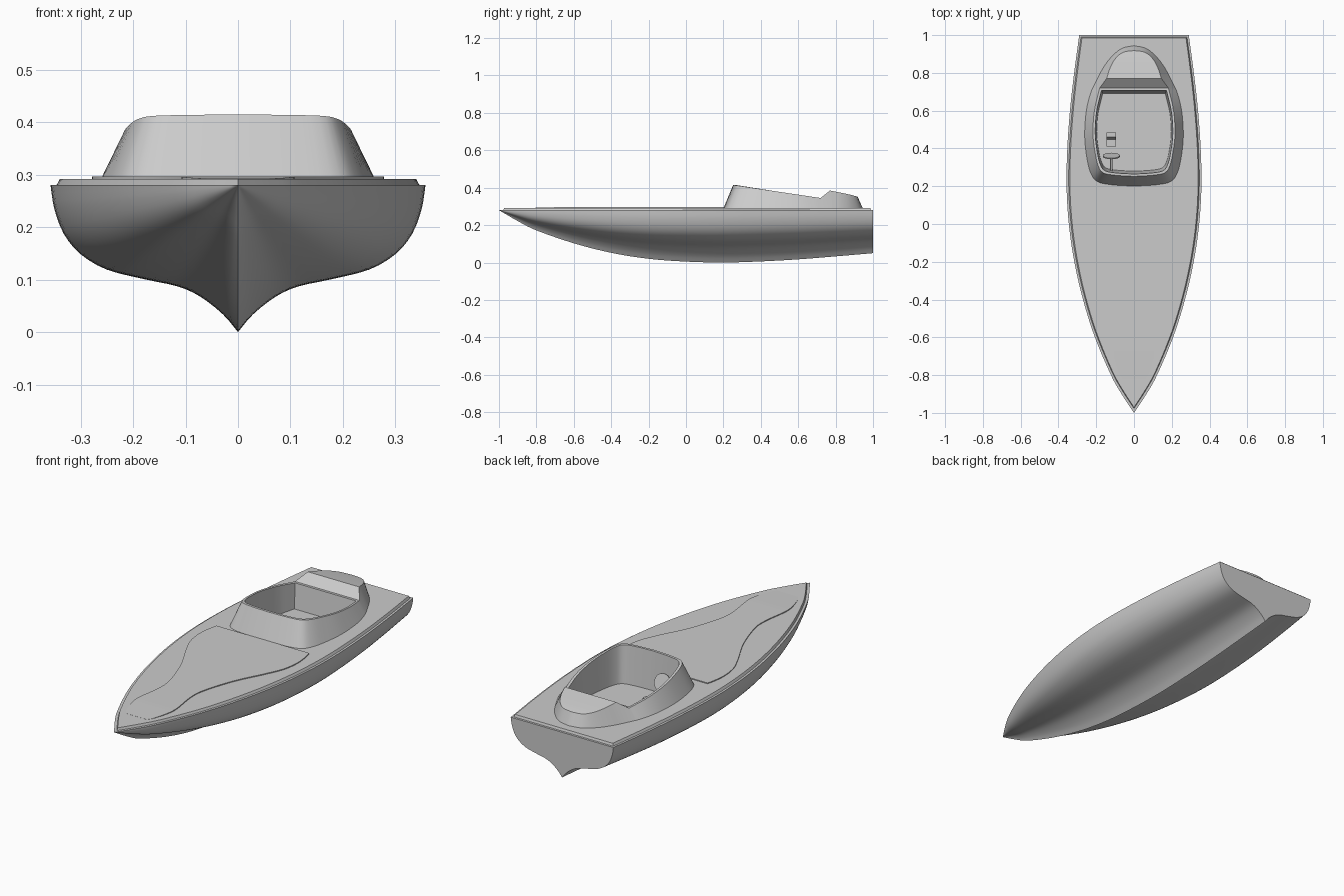
import bpy, bmesh, math
from mathutils import Vector

if "Cube" in bpy.data.objects:
    bpy.data.objects.remove(bpy.data.objects["Cube"])


def spline(pts, n):
    """Catmull-Rom curve through pts, n steps per span."""
    p = [Vector(q) for q in pts]
    p = [2 * p[0] - p[1]] + p + [2 * p[-1] - p[-2]]
    out = []
    for i in range(1, len(p) - 2):
        a, b, c, d = p[i - 1:i + 3]
        for k in range(n):
            t = k / n
            out.append(0.5 * (2 * b + (c - a) * t + (2 * a - 5 * b + 4 * c - d) * t * t
                              + (3 * b - a - 3 * c + d) * t ** 3))
    return out + [p[-2]]


def flip(p):
    return Vector((-p[0], p[1], p[2]))


def mirrored(half):
    """Close a half outline across x = 0."""
    return list(half) + [flip(p) for p in reversed(half) if abs(p[0]) > 1e-5]


def bridge(a, b):
    n = len(a)
    return [(a[i], a[(i + 1) % n], b[(i + 1) % n], b[i]) for i in range(n)]


def smooth(ob, angle=30):
    bpy.ops.object.select_all(action='DESELECT')
    ob.select_set(True)
    bpy.context.view_layer.objects.active = ob
    bpy.ops.object.shade_smooth_by_angle(angle=math.radians(angle))


def make(name, faces, fill=()):
    """Mesh from coordinate faces; fill loops make one flat face with holes."""
    bm = bmesh.new()
    seen = {}

    def vert(p):
        key = tuple(round(c, 5) for c in p)
        if key not in seen:
            seen[key] = bm.verts.new(key)
        return seen[key]
    for f in faces:
        vs = list(dict.fromkeys(vert(p) for p in f))
        if len(vs) > 2 and not bm.faces.get(vs):
            bm.faces.new(vs)
    edges = []
    for loop in fill:
        vs = [vert(p) for p in loop]
        for a, b in zip(vs, vs[1:] + vs[:1]):
            edges.append(bm.edges.get((a, b)) or bm.edges.new((a, b)))
    if edges:
        bmesh.ops.triangle_fill(bm, edges=edges, use_beauty=True, normal=(0, 0, 1))
    bmesh.ops.recalc_face_normals(bm, faces=bm.faces)
    me = bpy.data.meshes.new(name)
    bm.to_mesh(me)
    bm.free()
    ob = bpy.data.objects.new(name, me)
    bpy.context.collection.objects.link(ob)
    smooth(ob)
    return ob


# Cockpit outlines: rim, base, and rear fairing
def rim_z(y):
    return 0.415 - (y - 0.25) * 0.149


rim_pts = [(0, .252), (.10, .258), (.165, .272), (.192, .315), (.208, .39),
           (.217, .47), (.215, .55), (.206, .62), (.192, .68), (.182, .72)]
base_pts = [(0, .20), (.11, .206), (.195, .224), (.232, .275), (.252, .36),
            (.262, .46), (.258, .56), (.248, .63), (.232, .69), (.220, .72)]
hump_pts = [(.145, .77, .385), (.125, .83, .373), (.095, .88, .362), (.055, .91, .354), (0, .918, .352)]
hump_base = [(.195, .77, .29), (.162, .83, .29), (.12, .885, .29), (.065, .93, .29), (0, .945, .29)]
rim = spline([(x, y, rim_z(y)) for x, y in rim_pts], 4)
base = spline([(x, y, .29) for x, y in base_pts], 4)
hump = spline(hump_pts, 4)
opening = mirrored(rim)
inner = [Vector((p.x * .945, .48 + (p.y - .48) * .945, p.z)) for p in opening]
floor = [Vector((p.x * .96, .48 + (p.y - .48) * .93, .22)) for p in inner]

# Hull: one cross-section scaled along the length (y, half width, keel height)
stations = spline([(-1, 0, .28), (-.9, .066, .222), (-.8, .122, .172), (-.6, .207, .103),
                   (-.4, .27, .052), (-.2, .316, .02), (0, .345, .005), (.2, .357, 0),
                   (.4, .353, .006), (.6, .339, .017), (.8, .317, .033), (1, .29, .05)], 5)
section = spline([(0, 0), (.08, .12), (.2, .24), (.32, .31), (.5, .36), (.7, .425),
                  (.84, .53), (.93, .67), (.98, .84), (1, 1)], 3)


def ring(s):
    y, w, k = s
    half = [Vector((u * w, y, k + v * (.28 - k))) for u, v in section]
    return [flip(p) for p in reversed(half[1:])] + half


rings = [ring(s) for s in stations]
faces = [(a[i], a[i + 1], b[i + 1], b[i]) for a, b in zip(rings, rings[1:]) for i in range(len(a) - 1)]
faces.append(rings[-1])
make("hull", faces)


# Deck with stepped edge and cockpit hole
def deck_loop(fx, fy, dy, z):
    return mirrored([Vector((w * fx, dy + y * fy, z)) for y, w, k in stations])


gunwale = deck_loop(1, 1, 0, .28)
ledge = deck_loop(.968, .983, .006, .28)
edge = deck_loop(.95, .978, .007, .292)
hole = [Vector((p.x, p.y, .292)) for p in opening]
make("deck", bridge(gunwale, ledge) + bridge(ledge, edge), (edge, hole))

# Slightly raised foredeck panel with wavy sides, fading into the deck at the bow
wave = spline([(.06, -.82), (.082, -.78), (.108, -.67), (.09, -.52), (.095, -.42), (.15, -.25),
               (.225, -.1), (.267, 0), (.278, .1), (.262, .2), (.235, .265)], 5)
cut = [p for p in wave if p.y < .215]
side = [Vector((p.x, p.y, .2925 + .004 * min(1, (p.y + .82) / .15))) for p in cut]
low = [Vector((p.x, p.y, .291)) for p in side]
make("foredeck_panel", [(a, b, flip(b), flip(a)) for a, b in zip(side, side[1:])]
     + bridge(mirrored(side), mirrored(low)))

# Cockpit coaming, rear fairing and liner
outer_top = mirrored(rim + hump)
outer_base = mirrored(base + spline(hump_base, 4))
crest = [rim[-1]] + hump
faces = bridge(outer_base, outer_top) + bridge(opening, inner) + bridge(inner, floor)
faces += [(a, b, flip(b), flip(a)) for a, b in zip(crest, crest[1:])]
faces.append(floor)
make("cockpit", faces)


# Steering wheel and column
def rod(name, a, b, r):
    a, b = Vector(a), Vector(b)
    bpy.ops.mesh.primitive_cylinder_add(vertices=32, radius=r, depth=(b - a).length, location=(a + b) / 2)
    ob = bpy.context.object
    ob.name = name
    ob.rotation_euler = (b - a).to_track_quat('Z', 'Y').to_euler()
    smooth(ob)


rod("steering_column", (-.12, .27, .29), (-.12, .36, .32), .006)
rod("steering_wheel", (-.12, .357, .319), (-.12, .363, .321), .045)

# Small seat: side profile extruded across
profile = [(.41, .22), (.41, .25), (.448, .25), (.46, .285), (.485, .285), (.485, .22)]
left = [Vector((-.145, y, z)) for y, z in profile]
right = [Vector((-.095, y, z)) for y, z in profile]
make("seat", bridge(left, right) + [left, right])
